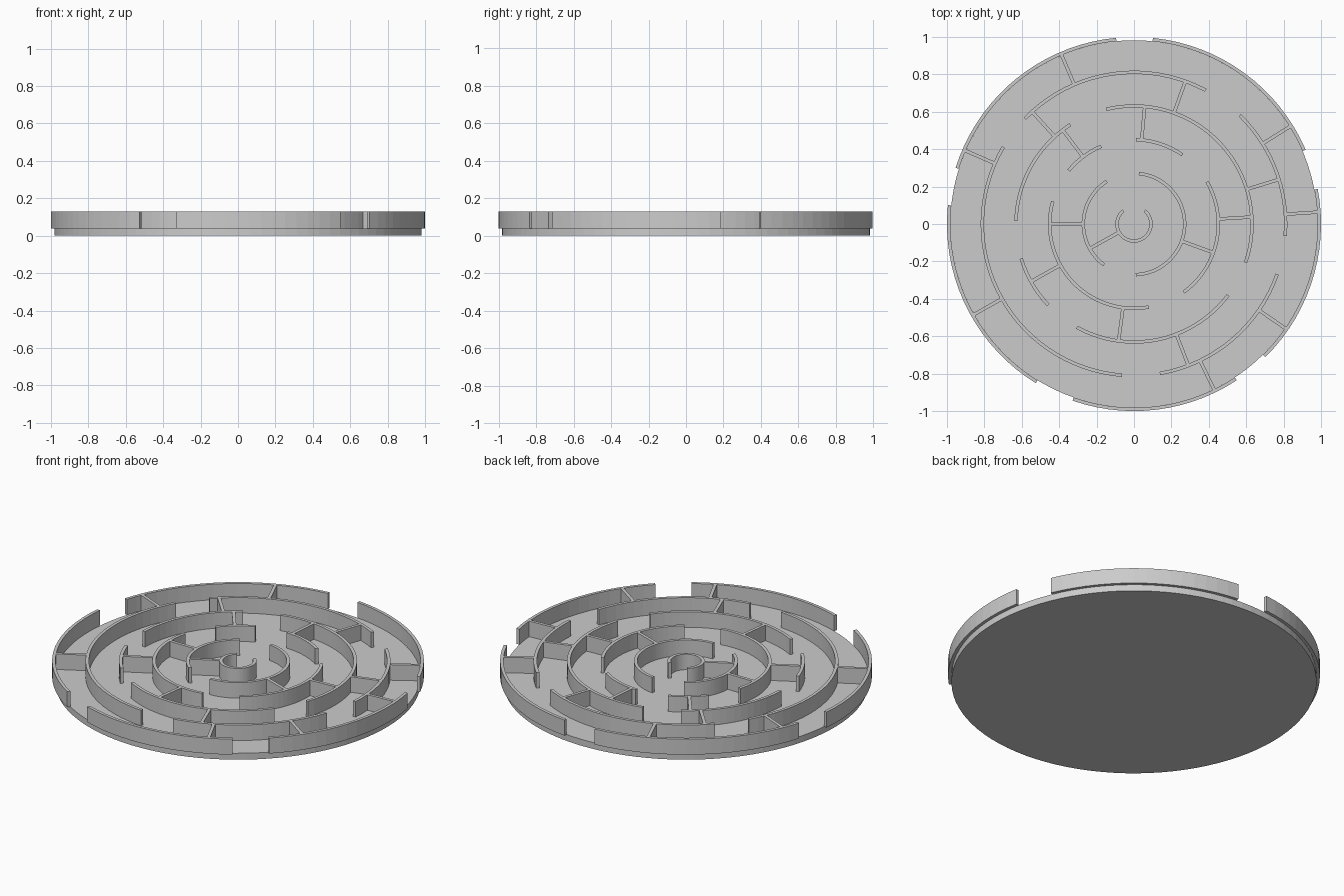
import bpy
import bmesh
from math import cos, sin, radians

cube = bpy.data.objects.get("Cube")
if cube:
    bpy.data.objects.remove(cube, do_unlink=True)

FLOOR, TOP = 0.038, 0.13
THICK = 0.018
BASE_RADIUS = 0.982

grey = bpy.data.materials.new("light_grey")
grey.use_nodes = True
colour = (0.6, 0.6, 0.6, 1)
grey.diffuse_color = colour
grey.node_tree.nodes["Principled BSDF"].inputs["Base Color"].default_value = colour


def ring_radius(i):
    """Centre line of ring i, counted from the middle."""
    return 0.091 + 0.18 * i


def finish(bm, name):
    bmesh.ops.recalc_face_normals(bm, faces=bm.faces)
    mesh = bpy.data.meshes.new(name)
    bm.to_mesh(mesh)
    bm.free()
    mesh.materials.append(grey)
    obj = bpy.data.objects.new(name, mesh)
    bpy.context.collection.objects.link(obj)
    return obj


def sweep(bm, sections):
    """Join four-point cross-sections into a closed bar."""
    loops = [[bm.verts.new(p) for p in s] for s in sections]
    for a, b in zip(loops, loops[1:]):
        for k in range(4):
            n = (k + 1) % 4
            bm.faces.new((a[k], a[n], b[n], b[k]))
    bm.faces.new(loops[0])
    bm.faces.new(loops[-1])


def arc_wall(bm, radius, start, end):
    steps = max(3, round((end - start) / 3.75))
    sections = []
    for i in range(steps + 1):
        a = radians(start + (end - start) * i / steps)
        r0, r1 = radius - THICK / 2, radius + THICK / 2
        sections.append([(r * cos(a), r * sin(a), z) for r, z in
                         ((r0, FLOOR), (r1, FLOOR), (r1, TOP), (r0, TOP))])
    sweep(bm, sections)


def spoke_wall(bm, r_in, r_out, angle):
    a = radians(angle)
    h = THICK / 2
    sections = [[(r * cos(a) - s * sin(a), r * sin(a) + s * cos(a), z) for s, z in
                 ((-h, FLOOR), (h, FLOOR), (h, TOP), (-h, TOP))]
                for r in (r_in + 0.4 * THICK, r_out - 0.4 * THICK)]
    sweep(bm, sections)


# Base disc
bm = bmesh.new()
bmesh.ops.create_cone(bm, cap_ends=True, segments=96, radius1=BASE_RADIUS,
                      radius2=BASE_RADIUS, depth=FLOOR)
bmesh.ops.translate(bm, verts=bm.verts, vec=(0, 0, FLOOR / 2))
finish(bm, "base_disc")

# Curved walls: start and end angle of each arc, ring by ring from the middle
ARCS = [
    [(128.7, 411.3)],
    [(-88, 84.5), (122.6, 233.8)],
    [(-54, 30.1), (55, 88.7), (112.9, 140.7), (164.5, 280.1)],
    [(-19.1, 103.6), (122.6, 178.5), (197, 223.3), (241, 322.9)],
    [(-4.5, 45.8), (61.8, 136), (149.5, 265.5), (279.8, 340.7)],
    [(23.4, 84.2), (95.5, 162.5), (174.2, 238.3), (250.8, 303.3), (314.6, 370.8)],
]
for i, arcs in enumerate(ARCS):
    bm = bmesh.new()
    for start, end in arcs:
        arc_wall(bm, ring_radius(i), start, end)
    finish(bm, f"ring_wall_{i + 1}")

# Straight walls: angles of the spokes between each ring and the next
SPOKES = [
    [209],
    [180, 340.2],
    [3.4, 84.8, 127.2, 209.2, 262.5],
    [17.1, 70.2, 132.2, 291],
    [3.7, 32, 113.2, 156.5, 209.5, 295.8, 325.4],
]
for i, angles in enumerate(SPOKES):
    bm = bmesh.new()
    for angle in angles:
        spoke_wall(bm, ring_radius(i), ring_radius(i + 1), angle)
    finish(bm, f"spoke_walls_{i + 1}")
